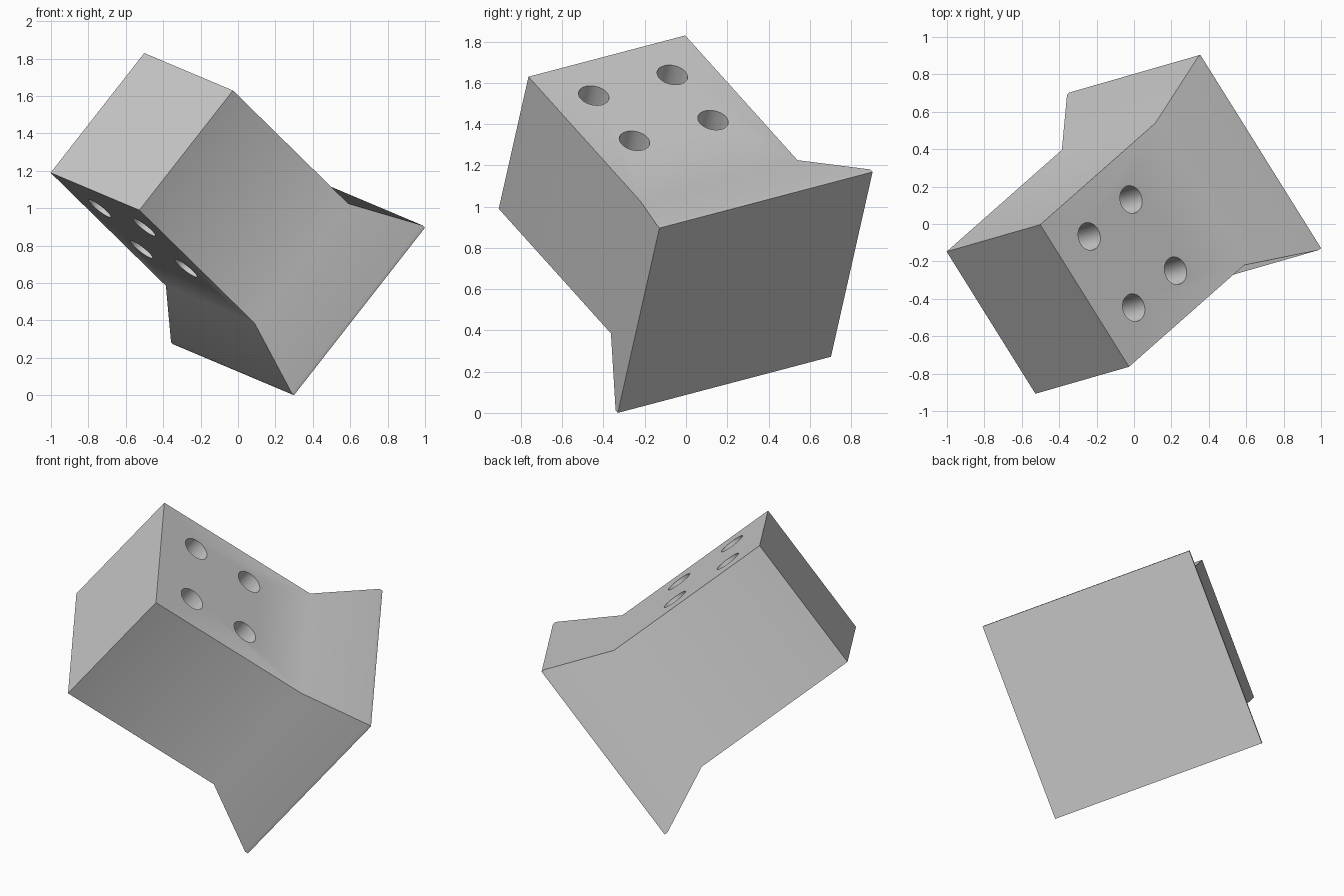
import bpy, bmesh, math
from mathutils import Matrix, Vector

cube = bpy.data.objects.get("Cube")
if cube:
    bpy.data.objects.remove(cube, do_unlink=True)

# Tilted frame of the block: u across, v through the holes, n from foot to end
u = Vector((0.517, -0.828, -0.218)).normalized()
v = Vector((0.606, 0.176, 0.776))
v = (v - u * v.dot(u)).normalized()
n = u.cross(v)
FRAME = Matrix.Translation((0.327, 0.287, 0.584)) @ Matrix((u, v, n)).transposed().to_4x4()

WIDTH, DEPTH, FLARE = 0.918, 0.825, 0.165
PLATE, NECK, LENGTH = 0.02, 0.373, 1.393

gray = bpy.data.materials.new("light gray")
gray.use_nodes = True
color = (0.6, 0.6, 0.6, 1)
gray.diffuse_color = color
gray.node_tree.nodes["Principled BSDF"].inputs["Base Color"].default_value = color


def finish(bm, name):
    bmesh.ops.recalc_face_normals(bm, faces=bm.faces)
    mesh = bpy.data.meshes.new(name)
    bm.to_mesh(mesh)
    bm.free()
    mesh.materials.append(gray)
    obj = bpy.data.objects.new(name, mesh)
    bpy.context.collection.objects.link(obj)
    obj.matrix_world = FRAME
    return obj


# Body: rectangular sections lofted from the thin foot plate through the flare
bm = bmesh.new()
rings = []
for height, grow in ((0, FLARE), (PLATE, FLARE), (NECK, 0), (LENGTH, 0)):
    a, b = WIDTH / 2 + grow, DEPTH / 2 + grow
    rings.append([bm.verts.new((sx * a, sy * b, height))
                  for sx, sy in ((-1, -1), (1, -1), (1, 1), (-1, 1))])
for low, high in zip(rings, rings[1:]):
    for i in range(4):
        j = (i + 1) % 4
        bm.faces.new((low[i], low[j], high[j], high[i]))
bm.faces.new(rings[0][::-1])
bm.faces.new(rings[-1])
block = finish(bm, "flared_block")

# Four round holes running straight through the body
bm = bmesh.new()
for x in (-0.23, 0.23):
    for z in (0.785, 1.155):
        place = Matrix.Translation((x, 0, z)) @ Matrix.Rotation(math.pi / 2, 4, "X")
        bmesh.ops.create_cone(bm, cap_ends=True, segments=48, radius1=0.075,
                              radius2=0.075, depth=DEPTH + 0.2, matrix=place)
cutter = finish(bm, "hole_cutter")
cutter.hide_render = True

cut = block.modifiers.new("holes", "BOOLEAN")
cut.operation = "DIFFERENCE"
cut.solver = "EXACT"
cut.object = cutter
bpy.ops.object.select_all(action="DESELECT")
block.select_set(True)
bpy.context.view_layer.objects.active = block
bpy.ops.object.modifier_apply(modifier=cut.name)
bpy.data.objects.remove(cutter, do_unlink=True)
bpy.ops.object.shade_smooth_by_angle(angle=math.radians(30))
